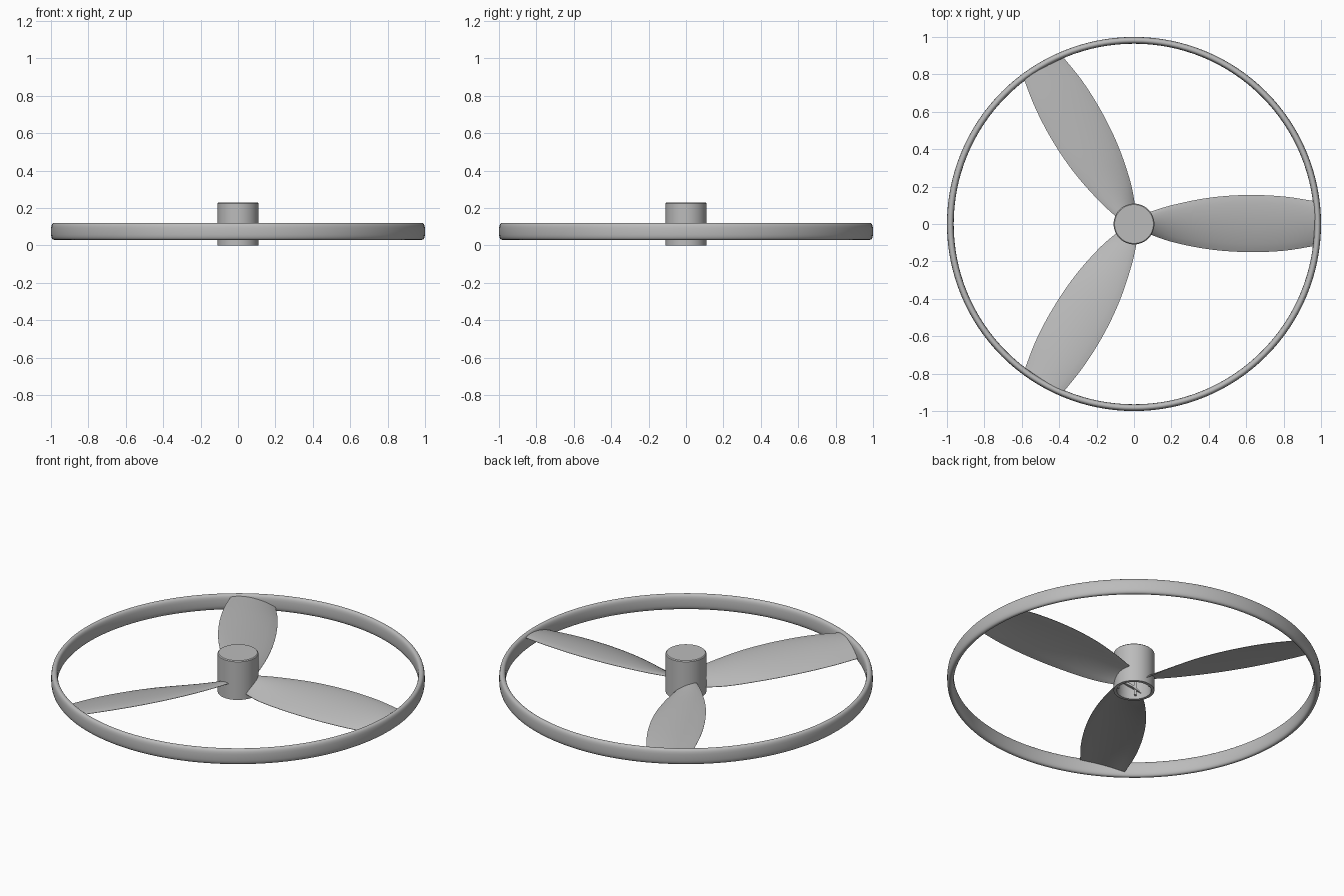
import bpy, bmesh, math
from math import sin, cos, pi, radians

cube = bpy.data.objects.get("Cube")
if cube:
    bpy.data.objects.remove(cube, do_unlink=True)

COLOUR = (0.5, 0.5, 0.5, 1)
grey = bpy.data.materials.new("plain grey")
grey.use_nodes = True
grey.diffuse_color = COLOUR
grey.node_tree.nodes["Principled BSDF"].inputs["Base Color"].default_value = COLOUR


def finish(name, bm):
    bmesh.ops.recalc_face_normals(bm, faces=bm.faces)
    mesh = bpy.data.meshes.new(name)
    bm.to_mesh(mesh)
    bm.free()
    mesh.materials.append(grey)
    obj = bpy.data.objects.new(name, mesh)
    bpy.context.collection.objects.link(obj)
    bpy.ops.object.select_all(action="DESELECT")
    obj.select_set(True)
    bpy.context.view_layer.objects.active = obj
    bpy.ops.object.shade_smooth_by_angle(angle=radians(35))
    return obj


def lathe(name, profile, steps, closed):
    """Spin an (r, z) profile about the z axis."""
    bm = bmesh.new()
    verts = [bm.verts.new((r, 0, z)) for r, z in profile]
    edges = [bm.edges.new(p) for p in zip(verts, verts[1:])]
    if closed:
        edges.append(bm.edges.new((verts[-1], verts[0])))
    bmesh.ops.spin(bm, geom=verts + edges, cent=(0, 0, 0), axis=(0, 0, 1),
                   angle=2 * pi, steps=steps, use_merge=True)
    bmesh.ops.remove_doubles(bm, verts=bm.verts, dist=1e-5)
    return finish(name, bm)


def power(v, p):
    return math.copysign(abs(v) ** p, v)


# Outer ring: tall rounded section
section = [(0.982 + 0.018 * power(cos(a), 0.8), 0.075 + 0.045 * power(sin(a), 0.7))
           for a in (2 * pi * i / 24 for i in range(24))]
lathe("outer_ring", section, 128, True)

# Hub: cap closed on top and open underneath
lathe("hub", [(0, 0.23), (0.104, 0.23), (0.109, 0.225), (0.109, 0),
              (0.092, 0), (0.088, 0.2), (0, 0.2)], 64, False)

# Clip ribs inside the hub
for i in range(4):
    bm = bmesh.new()
    bmesh.ops.create_cube(bm, size=1)
    bmesh.ops.scale(bm, vec=(0.014, 0.012, 0.17), verts=bm.verts)
    rib = finish(f"hub_rib_{i + 1}", bm)
    turn = radians(45 + 90 * i)
    rib.location = (0.085 * cos(turn), 0.085 * sin(turn), 0.105)
    rib.rotation_euler.z = turn

# Blade stations: radius, trailing y, trailing z, leading y, leading z
STATIONS = [(0.07, -0.05, 0.03, 0.06, 0.09), (0.2, -0.095, 0.032, 0.1, 0.097),
            (0.4, -0.135, 0.043, 0.14, 0.106), (0.6, -0.15, 0.05, 0.155, 0.11),
            (0.8, -0.143, 0.054, 0.147, 0.11), (0.98, -0.115, 0.055, 0.12, 0.105)]


def station(x):
    """Smooth interpolation between the blade stations."""
    for k in range(len(STATIONS) - 1):
        a, b = STATIONS[k], STATIONS[k + 1]
        if x <= b[0] + 1e-6:
            p, n = STATIONS[max(k - 1, 0)], STATIONS[min(k + 2, len(STATIONS) - 1)]
            t, h = (x - a[0]) / (b[0] - a[0]), b[0] - a[0]
            out = []
            for j in range(1, 5):
                m0 = (b[j] - p[j]) / (b[0] - p[0]) * h
                m1 = (n[j] - a[j]) / (n[0] - a[0]) * h
                out.append((2*t**3 - 3*t*t + 1) * a[j] + (t**3 - 2*t*t + t) * m0
                           + (3*t*t - 2*t**3) * b[j] + (t**3 - t*t) * m1)
            return out


def blade(name, turn):
    bm = bmesh.new()
    rows, cols, rings = 28, 14, []
    for i in range(rows + 1):
        x = 0.07 + 0.91 * i / rows
        y0, z0, y1, z1 = station(x)
        upper, lower = [], []
        for j in range(cols + 1):
            t = j / cols
            y, z = y0 + (y1 - y0) * t, z0 + (z1 - z0) * t
            camber = 0.06 * t * (1 - t)
            half = 0.001 + 0.006 * math.sqrt(max(4 * t * (1 - t), 0))
            for side, s in ((upper, 1), (lower, -1)):
                side.append(bm.verts.new((x * cos(turn) - y * sin(turn),
                                          x * sin(turn) + y * cos(turn),
                                          z + camber + s * half)))
        rings.append(upper + lower[::-1])
    for a, b in zip(rings, rings[1:]):
        for j in range(len(a)):
            k = (j + 1) % len(a)
            bm.faces.new((a[j], a[k], b[k], b[j]))
    bm.faces.new(rings[0])
    bm.faces.new(rings[-1])
    finish(name, bm)


# Three twisted blades
for i in range(3):
    blade(f"blade_{i + 1}", radians(120 * i))
